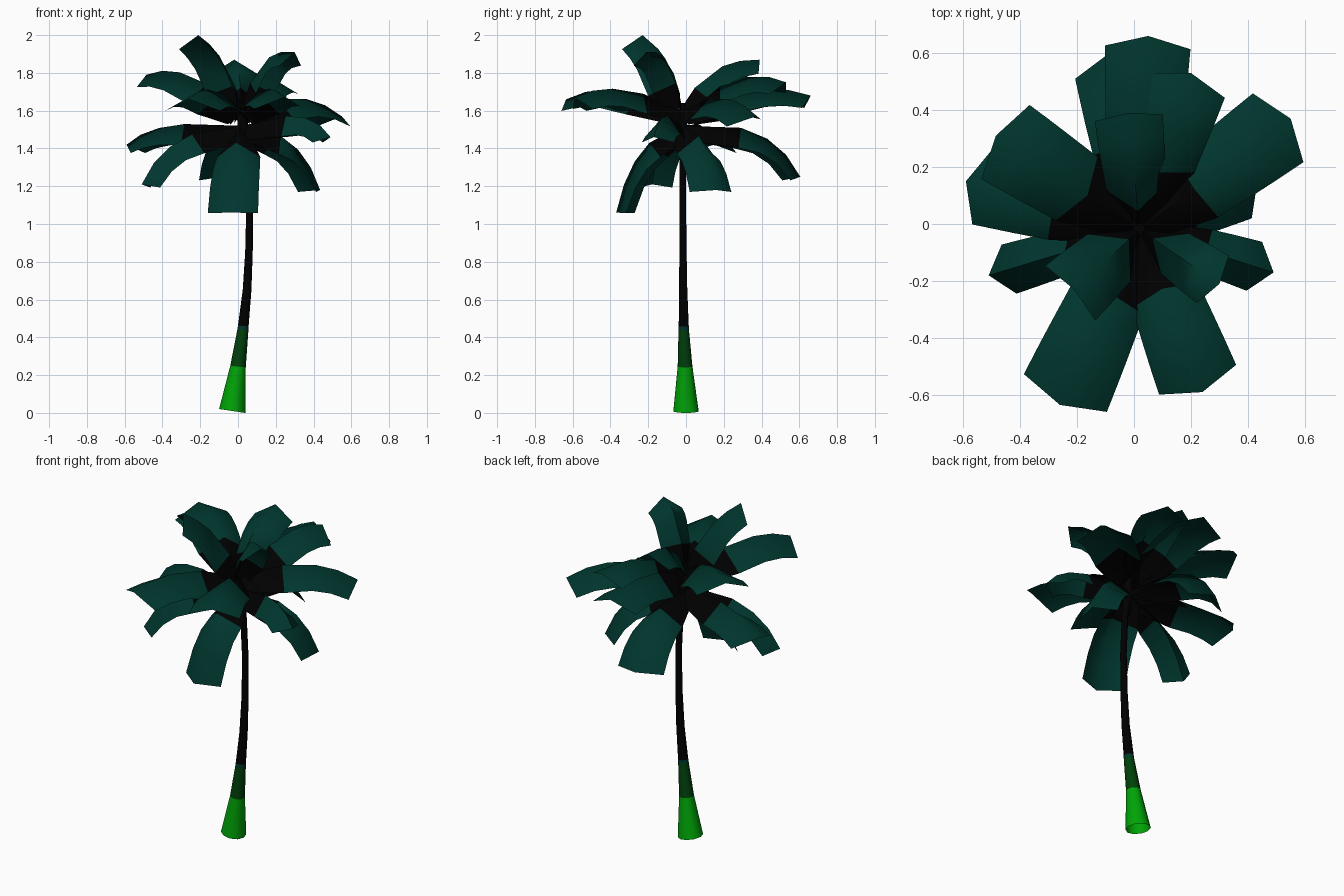
import bpy, bmesh, math
from mathutils import Vector

cube = bpy.data.objects.get("Cube")
if cube:
    bpy.data.objects.remove(cube, do_unlink=True)


def material(name, colour):
    m = bpy.data.materials.new(name)
    m.use_nodes = True
    m.diffuse_color = (*colour, 1)
    bsdf = m.node_tree.nodes["Principled BSDF"]
    bsdf.inputs["Base Color"].default_value = (*colour, 1)
    bsdf.inputs["Roughness"].default_value = 0.9
    return m


black = material("black_bark", (0, 0, 0))
teal = material("dark_teal_leaf", (0, 0.036, 0.027))
moss = material("moss_green", (0, 0.05, 0.003))
bright = material("bright_green", (0, 0.37, 0.002))


def make_object(name, bm, materials, angle):
    mesh = bpy.data.meshes.new(name)
    bm.to_mesh(mesh)
    bm.free()
    obj = bpy.data.objects.new(name, mesh)
    bpy.context.collection.objects.link(obj)
    for m in materials:
        mesh.materials.append(m)
    bpy.ops.object.select_all(action='DESELECT')
    obj.select_set(True)
    bpy.context.view_layer.objects.active = obj
    bpy.ops.object.shade_smooth_by_angle(angle=math.radians(angle))
    return obj


# Trunk: leaning tapered tube, open below, each ring is x, y, z, radius, tilt
def build_trunk():
    rings = [(-0.03, 0, 0.01, 0.07, 0.15), (0, -0.005, 0.245, 0.041, 0.1),
             (0.026, -0.012, 0.44, 0.029, 0.1), (0.028, -0.012, 0.46, 0.028, 0.1),
             (0.048, -0.015, 0.65, 0.023, 0.05), (0.058, -0.016, 0.85, 0.02, 0),
             (0.062, -0.017, 1.1, 0.018, 0), (0.05, -0.018, 1.35, 0.018, 0),
             (0.025, -0.02, 1.53, 0.028, 0), (0.02, -0.02, 1.64, 0.02, 0)]
    bands = [0, 1, 2] + [3] * 6
    sides = 10
    bm = bmesh.new()
    loops = []
    for x, y, z, r, tilt in rings:
        loop = []
        for i in range(sides):
            a = math.tau * i / sides
            dx = r * math.cos(a)
            loop.append(bm.verts.new((x + dx, y + r * math.sin(a), z - tilt * dx)))
        loops.append(loop)
    for lower, upper, band in zip(loops, loops[1:], bands):
        for i in range(sides):
            j = (i + 1) % sides
            bm.faces.new((lower[i], lower[j], upper[j], upper[i])).material_index = band
    bm.faces.new(loops[-1]).material_index = 3
    make_object("trunk", bm, [bright, moss, teal, black], 50)


# Frond: folded strip along a drooping arc, dark at its root
def build_frond(name, tip, root_z, control_z, reach, half_width, root_part):
    root = Vector((0.02, -0.02, root_z))
    tip = Vector(tip)
    control = root.lerp(tip, reach)
    control.z = control_z
    side = (tip - root).cross(Vector((0, 0, 1))).normalized()
    bm = bmesh.new()
    rows = []
    for t, widen, fold in ((0, 0.4, 0.08), (root_part, 0.86, 0.11), (0.6, 0.93, 0.095),
                           (0.8, 0.97, 0.085), (1, 1, 0.075)):
        p = root.lerp(control, t).lerp(control.lerp(tip, t), t)
        along = ((control - root) * (1 - t) + (tip - control) * t).normalized()
        up = side.cross(along)
        w = half_width * widen
        drop = p - up * fold - along * 0.015 * t
        rows.append([bm.verts.new(q) for q in (drop - side * w, p, drop + side * w)])
    for k, (a, b) in enumerate(zip(rows, rows[1:])):
        for i in range(2):
            bm.faces.new((a[i], b[i], b[i + 1], a[i + 1])).material_index = int(k > 0)
    bmesh.ops.recalc_face_normals(bm, faces=bm.faces)
    make_object(name, bm, [black, teal], 80)


build_trunk()

# Each frond is its tip, the height of its arc and its half width
tiers = {
    "upper_frond": (1.62, 0.33, 0.22, [
        ((-0.21, -0.23, 2.0), 1.9, 0.13), ((0.3, -0.21, 1.91), 1.95, 0.1),
        ((-0.02, 0.39, 1.87), 1.88, 0.12)]),
    "middle_frond": (1.6, 0.6, 0.32, [
        ((-0.485, 0.31, 1.79), 1.88, 0.155), ((0.2, 0.53, 1.75), 1.86, 0.14),
        ((0.55, 0.37, 1.57), 1.75, 0.15), ((0.05, 0.66, 1.68), 1.78, 0.15),
        ((-0.26, -0.635, 1.66), 1.79, 0.16), ((0.24, -0.59, 1.67), 1.79, 0.145)]),
    "lower_frond": (1.52, 0.75, 0.38, [
        ((-0.59, 0.15, 1.42), 1.57, 0.14), ((0.49, -0.17, 1.46), 1.65, 0.09),
        ((0.435, 0.16, 1.18), 1.51, 0.12), ((-0.51, -0.18, 1.21), 1.52, 0.09),
        ((-0.08, 0.605, 1.25), 1.58, 0.14), ((-0.04, -0.37, 1.06), 1.47, 0.135)]),
}
for tier, (root_z, reach, root_part, fronds) in tiers.items():
    for n, (tip, arc, width) in enumerate(fronds, 1):
        build_frond(f"{tier}_{n}", tip, root_z, arc, reach, width, root_part)
